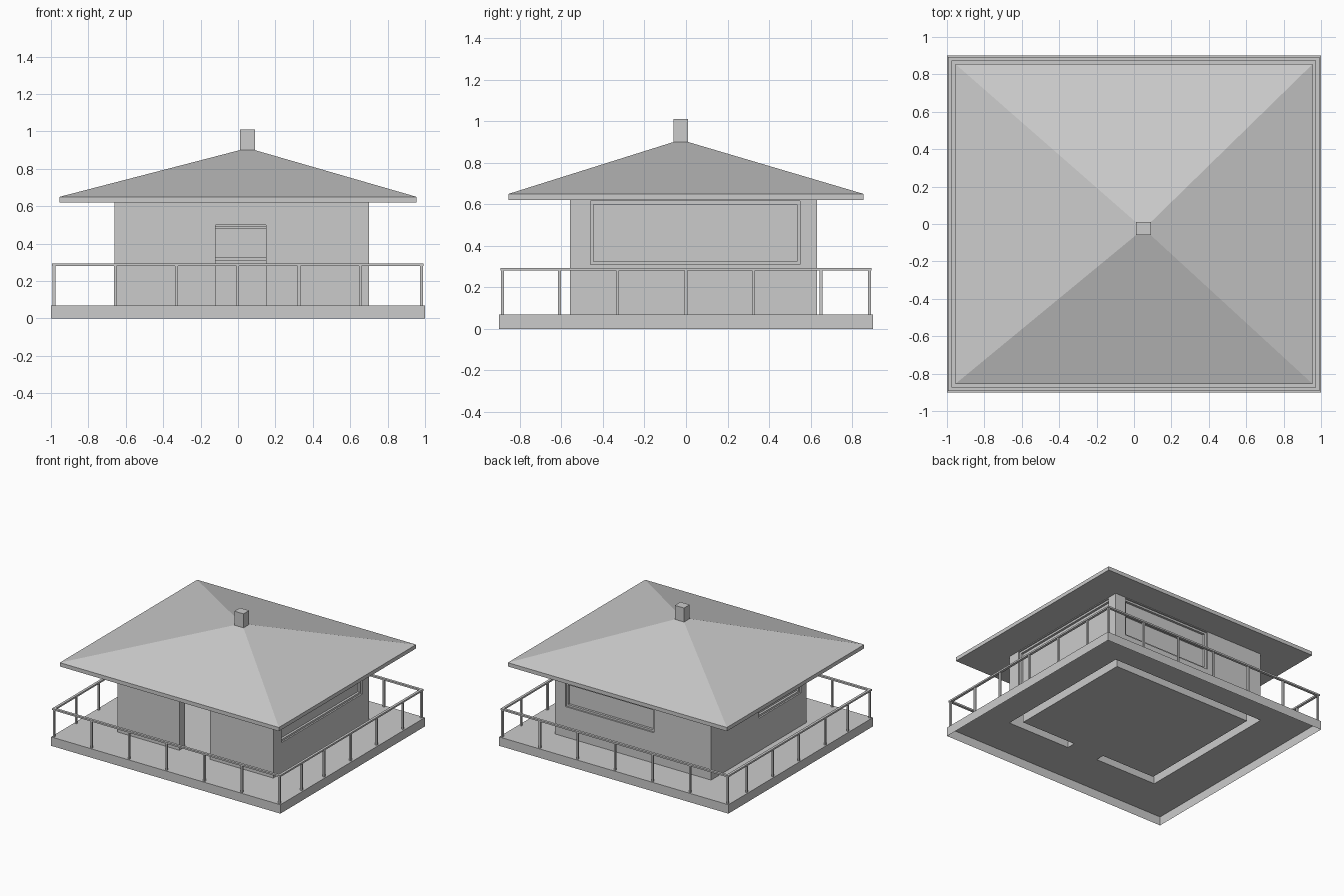
import bpy, bmesh

if "Cube" in bpy.data.objects:
    bpy.data.objects.remove(bpy.data.objects["Cube"])

WX0, WX1, WY0, WY1, T = -0.66, 0.70, -0.56, 0.63, 0.07   # wall footprint
FLOOR, EAVE = 0.07, 0.62


def mesh_object(name, bm):
    bmesh.ops.recalc_face_normals(bm, faces=bm.faces)
    me = bpy.data.meshes.new(name)
    bm.to_mesh(me)
    bm.free()
    ob = bpy.data.objects.new(name, me)
    bpy.context.collection.objects.link(ob)
    return ob


def add_box(bm, x0, x1, y0, y1, z0, z1):
    vs = bmesh.ops.create_cube(bm, size=1)["verts"]
    for v in vs:
        v.co = (x1 if v.co.x > 0 else x0, y1 if v.co.y > 0 else y0,
                z1 if v.co.z > 0 else z0)
    return vs


def boxes(name, *dims):
    bm = bmesh.new()
    for d in dims:
        add_box(bm, *d)
    return mesh_object(name, bm)


# Deck: open underneath, floor sheet with slots below the hollow walls
bm = bmesh.new()
xs = [-1, WX0, WX0 + T, -0.12, 0.15, WX1 - T, WX1, 1]
ys = [-0.9, WY0, WY0 + T, WY1 - T, WY1, 0.9]
grid = [[bm.verts.new((x, y, FLOOR)) for y in ys] for x in xs]
for i in range(len(xs) - 1):
    for j in range(len(ys) - 1):
        in_wall = 1 <= i <= 5 and 1 <= j <= 3 and (i in (1, 5) or j in (1, 3))
        if in_wall and not (i == 3 and j == 1):
            continue
        bm.faces.new((grid[i][j], grid[i + 1][j], grid[i + 1][j + 1], grid[i][j + 1]))
rim = [e for e in bm.edges if e.is_boundary and
       (all(abs(abs(v.co.x) - 1) < 1e-5 for v in e.verts) or
        all(abs(abs(v.co.y) - 0.9) < 1e-5 for v in e.verts))]
ext = bmesh.ops.extrude_edge_only(bm, edges=rim)["geom"]
for v in ext:
    if isinstance(v, bmesh.types.BMVert):
        v.co.z = 0
mesh_object("deck", bm)

# Walls with door and window openings
walls = boxes("walls", (WX0, WX1, WY0, WY1, FLOOR, EAVE))
ZS, ZT = 0.31, 0.615          # window sill and head
cuts = [(WX0 + T, WX1 - T, WY0 + T, WY1 - T, 0, 0.8),
        (-0.12, 0.15, WY0 - 0.1, WY0 + T + 0.1, 0, 0.50),
        (WX1 - T - 0.1, WX1 + 0.1, -0.46, 0.55, ZS, ZT),
        (-0.16, 0.61, WY1 - T - 0.1, WY1 + 0.1, ZS, ZT),
        (WX0 - 0.1, WX0 + T + 0.1, -0.49, 0.035, 0.33, ZT)]
bpy.context.view_layer.objects.active = walls
for c in cuts:
    cutter = boxes("wall_cutter", c)
    cutter.hide_render = True
    mod = walls.modifiers.new("opening", "BOOLEAN")
    mod.operation, mod.solver, mod.object = "DIFFERENCE", "EXACT", cutter
    bpy.ops.object.modifier_apply(modifier=mod.name)
    bpy.data.objects.remove(cutter)
bm = bmesh.new()
bm.from_mesh(walls.data)
bottom = [f for f in bm.faces if all(v.co.z < FLOOR + 1e-4 for v in f.verts)]
bmesh.ops.delete(bm, geom=bottom, context="FACES_ONLY")
bm.to_mesh(walls.data)
bm.free()


# Windows: frame bars and a recessed pane; axis is the thin direction
def window(name, axis, a0, a1, outer, sign, z0, bars=()):
    w = 0.015

    def put(u0, u1, d0, d1, zl, zh):
        p = sorted((outer - sign * d0, outer - sign * d1))
        return (*p, u0, u1, zl, zh) if axis == "x" else (u0, u1, *p, zl, zh)

    parts = [put(a0, a1, 0.012, 0.055, z0, z0 + w),
             put(a0, a1, 0.012, 0.055, ZT - w, ZT),
             put(a0, a0 + w, 0.012, 0.055, z0 + w, ZT - w),
             put(a1 - w, a1, 0.012, 0.055, z0 + w, ZT - w)]
    parts += [put(a0 + w, a1 - w, 0.012, 0.055, b, b + w) for b in bars]
    boxes(name + "_frame", *parts)
    boxes(name + "_pane", put(a0 + w, a1 - w, 0.03, 0.036, z0 + w, ZT - w))


window("right_window", "x", -0.46, 0.55, WX1, 1, ZS)
window("back_window", "y", -0.16, 0.61, WY1, 1, ZS, bars=(0.48,))
window("left_window", "x", -0.49, 0.035, WX0, -1, 0.33)

# Roof: eave slab rising to the chimney base
bm = bmesh.new()
add_box(bm, -0.955, 0.955, -0.855, 0.855, EAVE, 0.65)
top = max(bm.faces, key=lambda f: f.calc_center_median().z)
new = bmesh.ops.extrude_face_region(bm, geom=[top])["geom"]
bmesh.ops.delete(bm, geom=[top], context="FACES_ONLY")
for v in new:
    if isinstance(v, bmesh.types.BMVert):
        v.co = (0.09 if v.co.x > 0 else 0.01, 0.01 if v.co.y > 0 else -0.06, 0.90)
mesh_object("roof", bm)
boxes("chimney", (0.01, 0.09, -0.06, 0.01, 0.89, 1.01))

# Railing: posts around the deck and a thin top rail
h = 0.007
px = [-0.984 + i * 0.3275 for i in range(7)]
py = [-0.884, -0.61, -0.33, 0, 0.325, 0.65, 0.884]
spots = [(x, y) for x in px for y in (py[0], py[-1])]
spots += [(x, y) for x in (px[0], px[-1]) for y in py[1:-1]]
boxes("railing_posts", *[(x - h, x + h, y - h, y + h, FLOOR, 0.283) for x, y in spots])
r, z0, z1 = 0.01, 0.281, 0.294
X0, X1, Y = px[0], px[-1], 0.884
boxes("top_rail",
      (X0 - r, X1 + r, -Y - r, -Y + r, z0, z1), (X0 - r, X1 + r, Y - r, Y + r, z0, z1),
      (X0 - r, X0 + r, -Y + r, Y - r, z0, z1), (X1 - r, X1 + r, -Y + r, Y - r, z0, z1))
